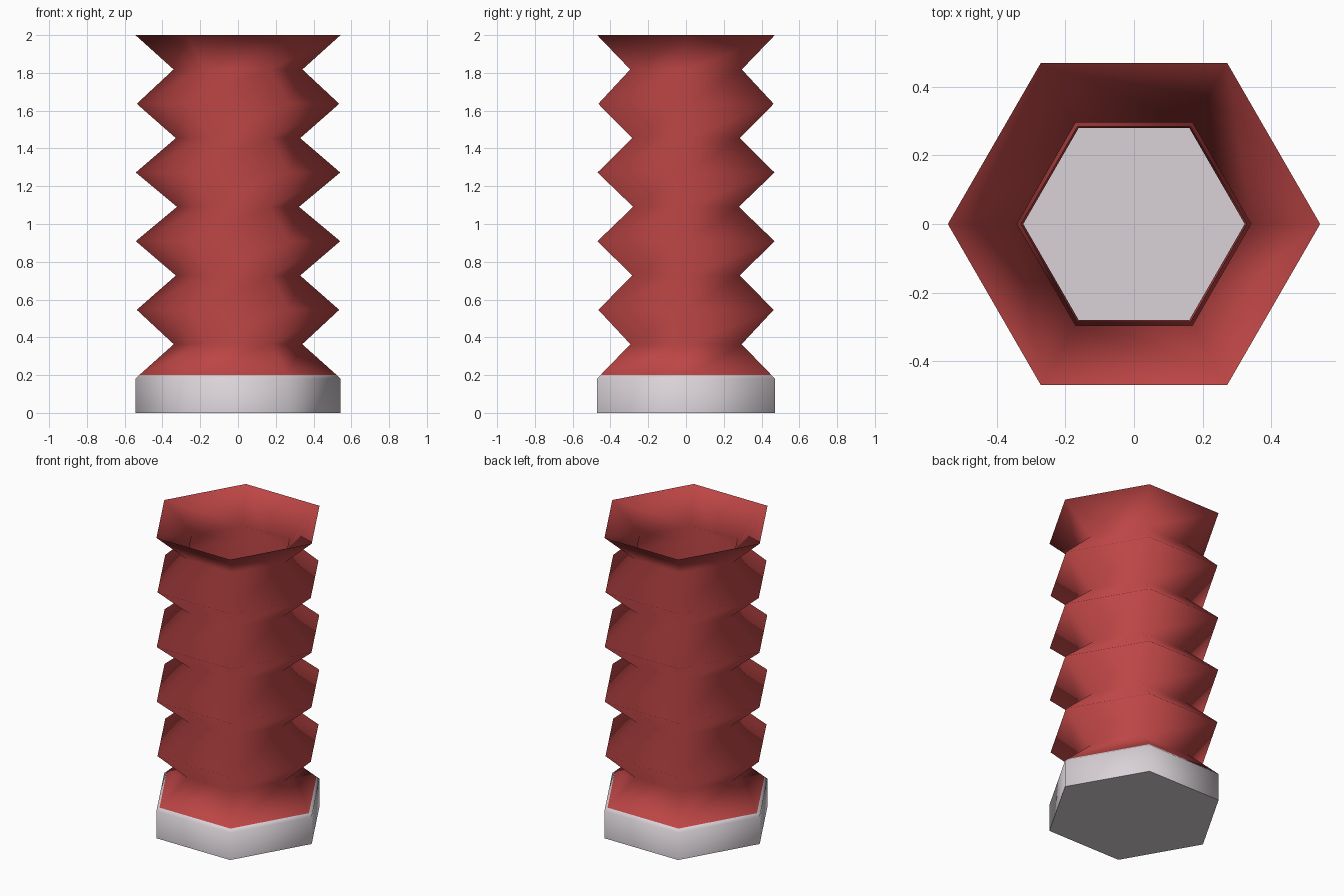
import bpy, bmesh, math

if "Cube" in bpy.data.objects:
    bpy.data.objects.remove(bpy.data.objects["Cube"])

def material(name, rgb):
    m = bpy.data.materials.new(name)
    m.diffuse_color = (*rgb, 1)
    m.use_nodes = True
    m.node_tree.nodes["Principled BSDF"].inputs["Base Color"].default_value = m.diffuse_color
    return m

red = material("bellows red", (0.51, 0.06, 0.06))
grey = material("pale grey", (0.70, 0.65, 0.69))

# Profile (radius, height): plain foot, then zigzag folds to an open top
step = 2 / 11
necks = [0.34, 0.329, 0.323, 0.329, 0.341]
peaks = [0.536, 0.541, 0.541, 0.536, 0.543]
profile = [(0.543, 0), (0.543, step), (0.523, 0.2)]
for i in range(5):
    profile.append((necks[i], (2 * i + 2) * step))
    profile.append((peaks[i], (2 * i + 3) * step))

# Six-sided single-skin tube with a closed bottom
bm = bmesh.new()
rings = [[bm.verts.new((r * math.cos(math.pi * k / 3), r * math.sin(math.pi * k / 3), z))
          for k in range(6)] for r, z in profile]
for lo, hi in zip(rings, rings[1:]):
    for k in range(6):
        j = (k + 1) % 6
        bm.faces.new((lo[k], lo[j], hi[j], hi[k])).smooth = True
floor = bm.faces.new(rings[0][::-1])
floor.smooth = False

# Grey foot below the first fold, red bellows above; crisp bottom edge
for f in bm.faces:
    f.material_index = 1 if f.calc_center_median().z < 0.2 else 0
for e in floor.edges:
    e.smooth = False

mesh = bpy.data.meshes.new("bellows_tube")
bm.to_mesh(mesh)
bm.free()
mesh.materials.append(red)
mesh.materials.append(grey)
obj = bpy.data.objects.new("bellows_tube", mesh)
bpy.context.collection.objects.link(obj)
